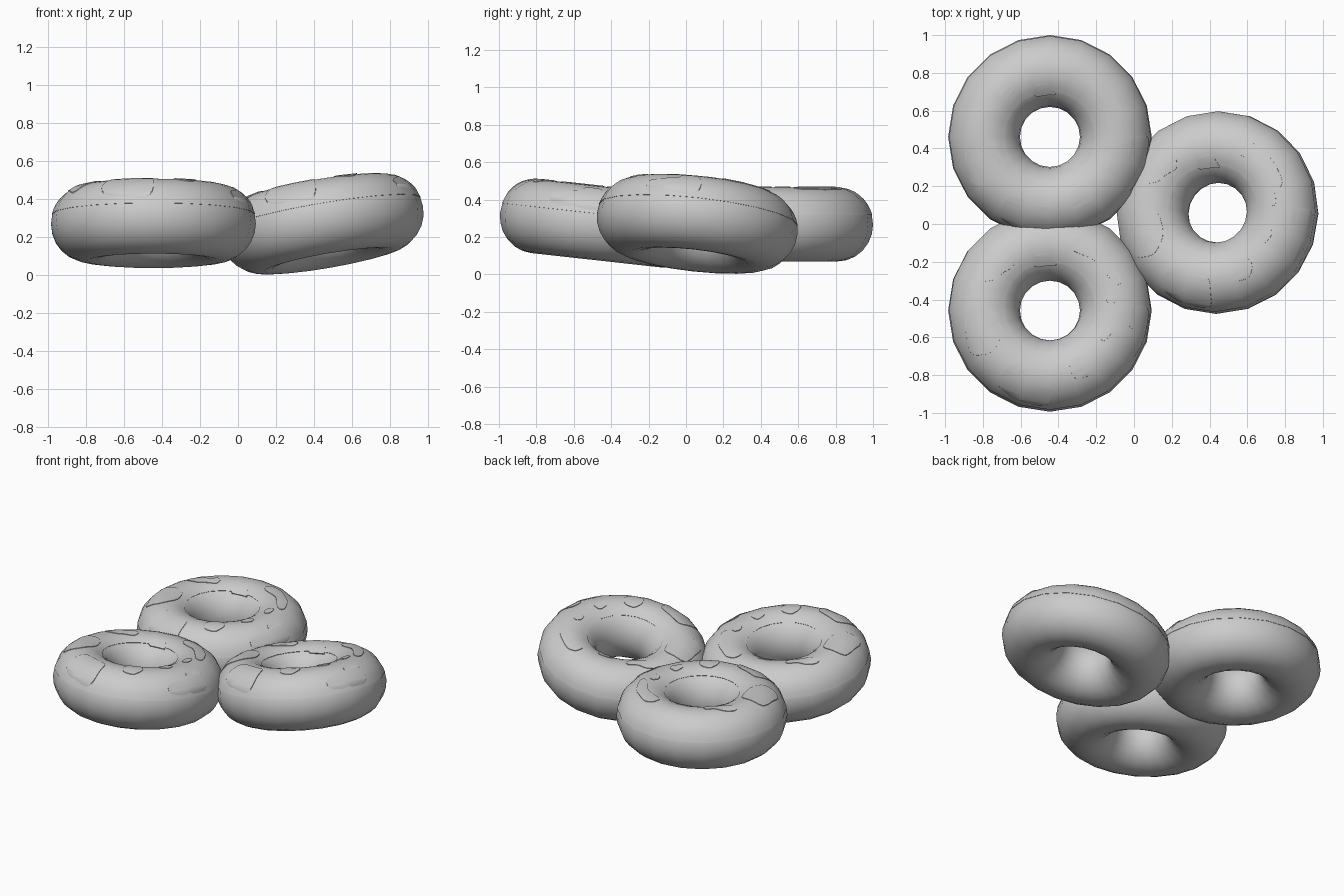
import bpy, bmesh, math
from mathutils import Vector

if "Cube" in bpy.data.objects:
    bpy.data.objects.remove(bpy.data.objects["Cube"])

R, RX, RZ, SEG = 0.349, 0.190, 0.197, 20


def make_object(name, bm):
    bmesh.ops.recalc_face_normals(bm, faces=bm.faces)
    mesh = bpy.data.meshes.new(name)
    bm.to_mesh(mesh)
    bm.free()
    ob = bpy.data.objects.new(name, mesh)
    bpy.context.collection.objects.link(ob)
    return ob


def revolve(name, profile):
    """Closed (radius, z) profile swept into a ring."""
    bm = bmesh.new()
    rings = []
    for i in range(SEG):
        a = 2 * math.pi * i / SEG
        rings.append([bm.verts.new((r * math.cos(a), r * math.sin(a), z)) for r, z in profile])
    n = len(profile)
    for i in range(SEG):
        p, q = rings[i], rings[(i + 1) % SEG]
        for j in range(n):
            k = (j + 1) % n
            bm.faces.new((p[j], q[j], q[k], p[k]))
    return make_object(name, bm)


def tube(deg, off=0.0):
    a = math.radians(deg)
    return (R + (RX + off) * math.cos(a), (RZ + off) * math.sin(a))


def band(name, a0, a1, lo, hi, steps):
    angs = [a0 + (a1 - a0) * i / steps for i in range(steps + 1)]
    return revolve(name, [tube(a, hi) for a in angs] + [tube(a, lo) for a in reversed(angs)])


# Dough ring and thin icing coat over its upper side
dough = revolve("dough_ring", [tube(360 * i / 24) for i in range(24)])
icing = band("icing_coat", 15, 125, -0.003, 0.002, 12)

# Plan outlines of the raised icing patches, in hundredths of a unit
outlines = [
    [(12, 37), (19, 37), (32, 27), (38, 15), (37, 11), (33, 13), (24, 25), (13, 29), (10, 32)],
    [(31, 10), (34, 9), (35, 2), (31, 1), (29, 6)],
    [(27, -10), (32, -10), (33, -14), (29, -19), (26, -17)],
    [(12, -26), (19, -25), (23, -30), (21, -37), (13, -39), (10, -32)],
    [(-21, -30), (-11, -34), (-1, -37), (0, -40), (0, -53), (-18, -49), (-29, -41)],
    [(-45, -1), (-29, 0), (-25, -14), (-30, -25), (-42, -26), (-45, -12)],
    [(-37, 17), (-32, 22), (-26, 23), (-22, 27), (-19, 26), (-19, 21), (-25, 18), (-29, 14), (-37, 13)],
    [(42, -2), (48, 1), (53, 0), (50, -17), (43, -29), (40, -27), (45, -12), (41, -10)],
    [(-8, 21), (-9, 24), (-7, 28), (0, 29), (2, 25), (4, 22)],
]


def rounded(points):
    """Cut each corner twice to soften an outline."""
    for _ in range(2):
        out = []
        for p, q in zip(points, points[1:] + points[:1]):
            p, q = Vector(p), Vector(q)
            out += [p.lerp(q, 0.2), p.lerp(q, 0.8)]
        points = out
    return points


# Upright prisms cut the patches from a slightly larger shell
bm = bmesh.new()
for line in outlines:
    pts = rounded(line)
    lo = [bm.verts.new((p[0] / 100, p[1] / 100, 0.03)) for p in pts]
    hi = [bm.verts.new((p[0] / 100, p[1] / 100, 0.4)) for p in pts]
    bm.faces.new(lo[::-1])
    bm.faces.new(hi)
    for i in range(len(pts)):
        j = (i + 1) % len(pts)
        bm.faces.new((lo[i], lo[j], hi[j], hi[i]))
cutter = make_object("patch_cutter", bm)
cutter.hide_render = True

patches = band("icing_patches", 15, 130, -0.003, 0.006, 12)
mod = patches.modifiers.new("cut", 'BOOLEAN')
mod.operation, mod.solver, mod.object = 'INTERSECT', 'EXACT', cutter
bpy.context.view_layer.objects.active = patches
patches.select_set(True)
bpy.ops.object.modifier_apply(modifier="cut")
bpy.data.objects.remove(cutter)

# Smooth shading
for ob in (dough, icing, patches):
    bpy.ops.object.select_all(action='DESELECT')
    ob.select_set(True)
    bpy.context.view_layer.objects.active = ob
    bpy.ops.object.shade_smooth_by_angle(angle=math.radians(40))

# Three rings: one flat, two leaning
places = [
    ("back", (-0.445, 0.461, 0.267), (0, 0)),
    ("front", (-0.445, -0.458, 0.272), (-0.11, 0)),
    ("right", (0.443, 0.06, 0.270), (-0.11, -0.17)),
]
for i, (tag, loc, rot) in enumerate(places):
    for part, base in ((dough, "dough_ring"), (icing, "icing_coat"), (patches, "icing_patches")):
        ob = part
        if i:
            ob = part.copy()
            bpy.context.collection.objects.link(ob)
        ob.name = f"{base}_{tag}"
        ob.location = loc
        ob.rotation_euler = (rot[0], rot[1], 0)
